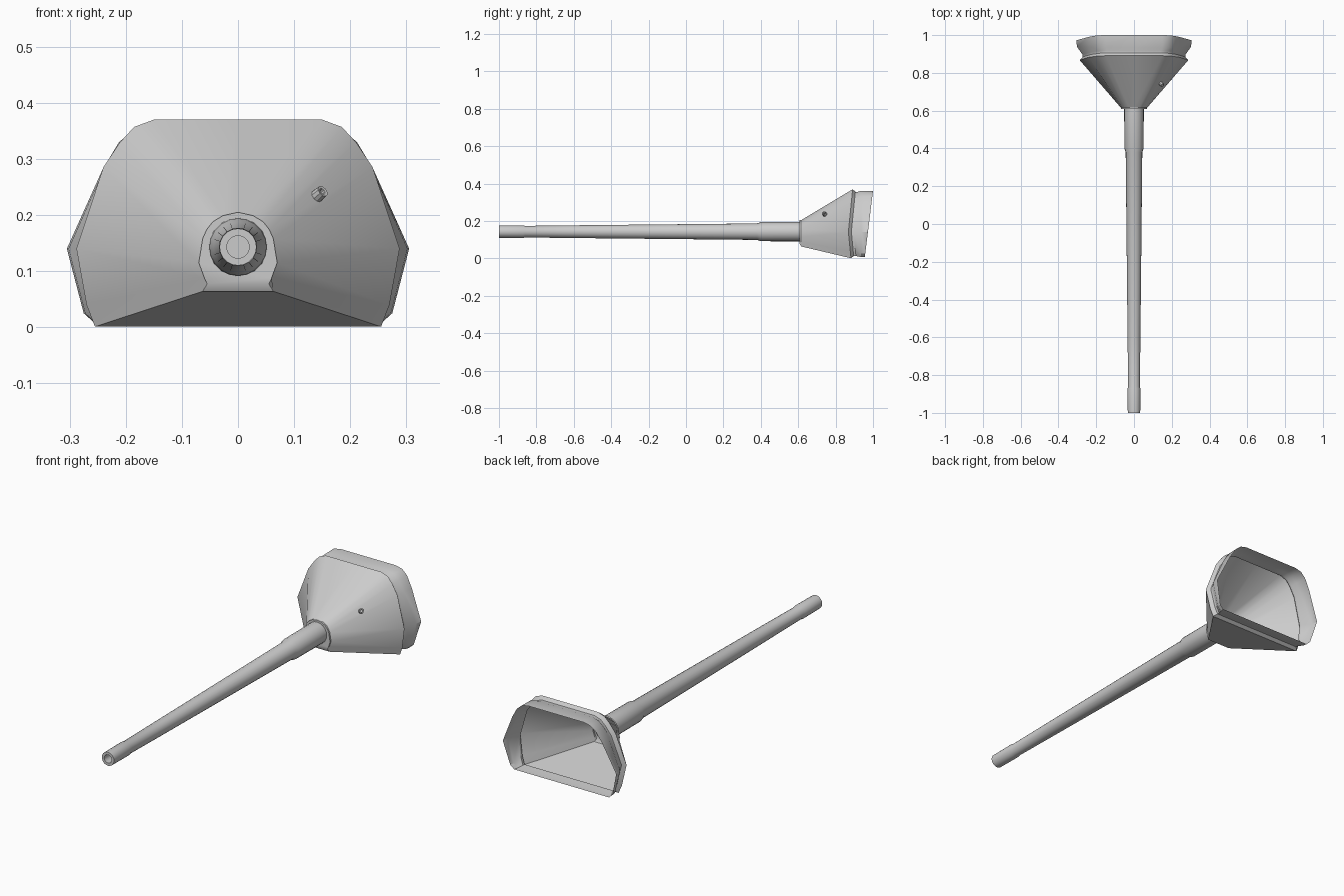
import bpy, bmesh, math
from mathutils import Vector

if "Cube" in bpy.data.objects:
    bpy.data.objects.remove(bpy.data.objects["Cube"])

AXIS_Z = 0.143
steel = bpy.data.materials.new("light grey steel")
steel.diffuse_color = (0.6, 0.6, 0.6, 1)
steel.use_nodes = True
steel.node_tree.nodes["Principled BSDF"].inputs["Base Color"].default_value = steel.diffuse_color


def finish(name, bm, angle=30):
    mesh = bpy.data.meshes.new(name)
    bm.to_mesh(mesh)
    bm.free()
    ob = bpy.data.objects.new(name, mesh)
    bpy.context.collection.objects.link(ob)
    mesh.materials.append(steel)
    bpy.ops.object.select_all(action='DESELECT')
    ob.select_set(True)
    bpy.context.view_layer.objects.active = ob
    bpy.ops.object.shade_smooth_by_angle(angle=math.radians(angle))
    return ob


def bridge(bm, rings):
    for a, b in zip(rings, rings[1:]):
        n = len(a)
        for i in range(n):
            j = (i + 1) % n
            bm.faces.new((a[i], a[j], b[j], b[i]))


def lathe(name, profile, centre, direction, sides, angle=30):
    """Turn (distance, radius) pairs around an axis, capping both ends."""
    bm = bmesh.new()
    turn = Vector((0, 0, 1)).rotation_difference(Vector(direction))
    rings = []
    for d, r in profile:
        ring = []
        for k in range(sides):
            t = 2 * math.pi * k / sides
            p = turn @ Vector((r * math.cos(t), r * math.sin(t), d))
            ring.append(bm.verts.new(Vector(centre) + p))
        rings.append(ring)
    bridge(bm, rings)
    bm.faces.new(rings[0])
    bm.faces.new(rings[-1])
    bmesh.ops.recalc_face_normals(bm, faces=bm.faces)
    return finish(name, bm, angle)


# Barrel: bore, muzzle band, long taper and thicker root sleeve
lathe("barrel", [(-0.90, 0.020), (-1.0, 0.020), (-1.0, 0.033), (-0.87, 0.034),
                 (-0.86, 0.031), (-0.60, 0.034), (0.38, 0.044),
                 (0.40, 0.051), (0.63, 0.052)], (0, 0, AXIS_Z), (0, 1, 0), 20)

# Half outlines of the shield, from top centre down the right side (x, z)
nose = [(0, .205), (.027, .199), (.045, .188), (.056, .174), (.063, .158),
        (.070, .115), (.060, .088), (.055, .077)]
edge = [(0, .37), (.15, .37), (.185, .357), (.21, .33), (.24, .285),
        (.288, .14), (.270, .04), (.255, .001)]
rear = [(0, .361), (.15, .361), (.185, .353), (.212, .33), (.242, .28),
        (.305, .14), (.275, .025), (.255, .007)]
skirt = nose[:-1] + [(.063, .064)]
groove = [(x * 0.945, 0.17 + (z - 0.17) * 0.93) for x, z in edge]
flare = [(x * 0.99, z) for x, z in rear]


def edge_y(z):
    return 0.868 + 0.018 * abs(z - 0.14) / 0.18


def rear_y(z):
    return 0.955 + 0.045 * z / 0.361


# Each section pairs an outline with its depth as a function of height
sections = [
    (nose, lambda z: 0.608),
    (skirt, lambda z: 0.616),
    (edge, edge_y),
    (groove, lambda z: edge_y(z) + 0.016),
    (groove, lambda z: edge_y(z) + 0.028),
    (flare, lambda z: edge_y(z) + 0.07 - 0.12 * abs(z - 0.14)),
    (rear, rear_y),
]

bm = bmesh.new()
rings = []
for outline, depth in sections:
    full = outline + [(-x, z) for x, z in reversed(outline[1:])]
    rings.append([bm.verts.new((x, depth(z), z)) for x, z in full])
bridge(bm, rings)
front = bm.faces.new(rings[0])
bmesh.ops.recalc_face_normals(bm, faces=bm.faces)
front.normal_update()
if front.normal.y > 0:
    bmesh.ops.reverse_faces(bm, faces=bm.faces)
finish("gun_shield", bm, 32)

# Small sight port ring on the right face of the shield
out = Vector((0.62, -0.58, 0.53)).normalized()
lathe("sight_port", [(-0.004, 0.005), (0.004, 0.006), (0.005, 0.011),
                     (-0.012, 0.012)], (0.148, 0.738, 0.24), out, 10)
